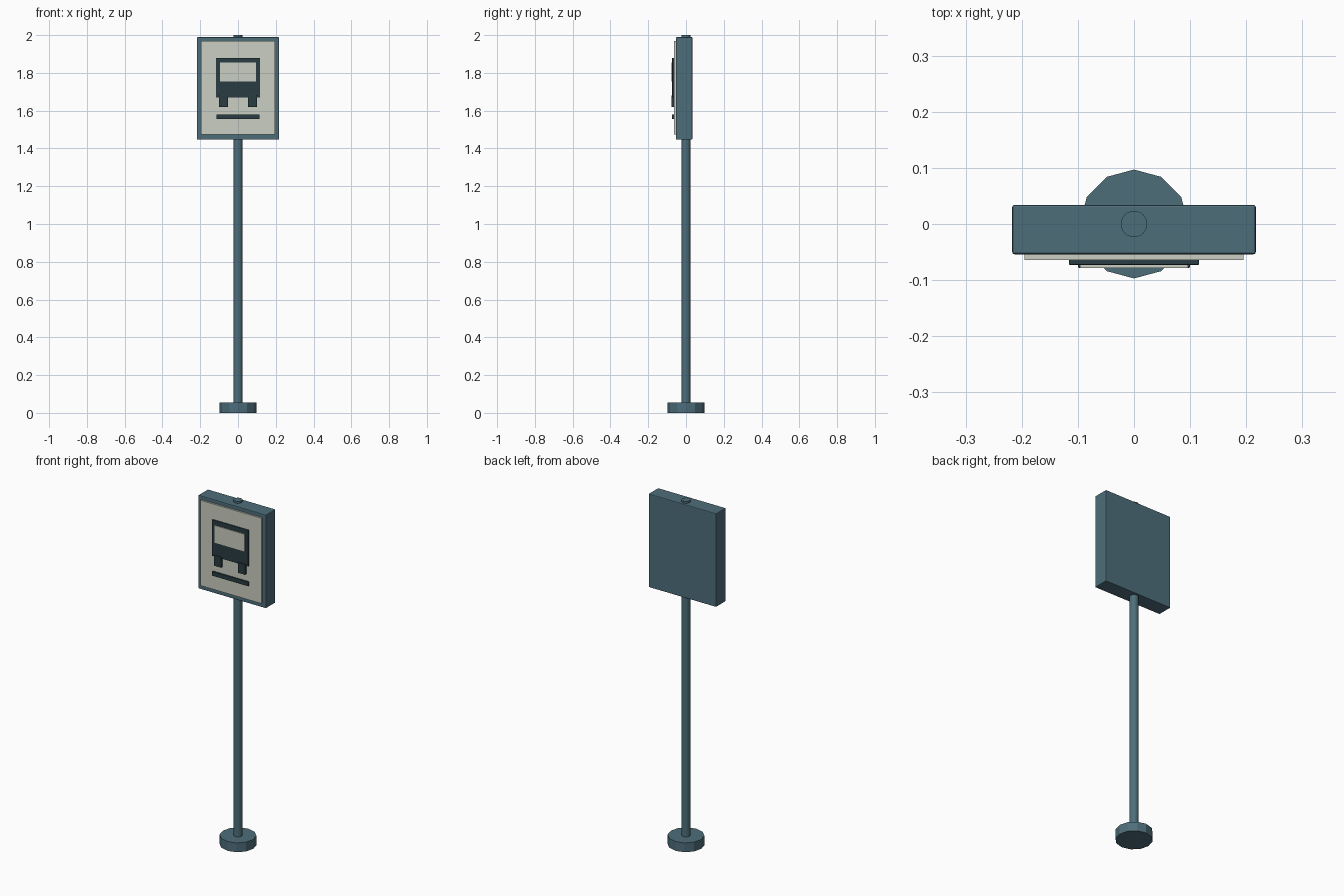
import bpy, bmesh, math
from mathutils import Matrix

if "Cube" in bpy.data.objects:
    bpy.data.objects.remove(bpy.data.objects["Cube"])


def material(name, rgb):
    m = bpy.data.materials.new(name)
    m.diffuse_color = (*rgb, 1)
    m.use_nodes = True
    m.node_tree.nodes["Principled BSDF"].inputs["Base Color"].default_value = m.diffuse_color
    return m


TEAL = material("teal_paint", (0.075, 0.155, 0.195))
PALE = material("pale_panel", (0.60, 0.62, 0.54))
DARK = material("dark_symbol", (0.022, 0.045, 0.055))


def finish(name, bm, mat):
    me = bpy.data.meshes.new(name)
    bm.to_mesh(me)
    bm.free()
    me.materials.append(mat)
    ob = bpy.data.objects.new(name, me)
    bpy.context.collection.objects.link(ob)
    return ob


def box(name, x, y, z, mat, bevel=0.0):
    """Box from (min, max) ranges on each axis."""
    bm = bmesh.new()
    ranges = (x, y, z)
    size = [b - a for a, b in ranges]
    mid = [(a + b) / 2 for a, b in ranges]
    bmesh.ops.create_cube(bm, size=1, matrix=Matrix.Translation(mid) @ Matrix.Diagonal((*size, 1)))
    ob = finish(name, bm, mat)
    if bevel:
        mod = ob.modifiers.new("soft_edges", 'BEVEL')
        mod.width = bevel
        mod.segments = 2
    return ob


def cylinder(name, radius, z0, z1, sides, mat):
    bm = bmesh.new()
    bmesh.ops.create_cone(bm, cap_ends=True, segments=sides, radius1=radius, radius2=radius,
                          depth=z1 - z0, matrix=Matrix.Translation((0, 0, (z0 + z1) / 2)))
    return finish(name, bm, mat)


# Foot and pole
cylinder("base_foot", 0.097, 0, 0.054, 12, TEAL)
pole = cylinder("pole", 0.0235, 0.03, 2.0, 24, TEAL)
for p in pole.data.polygons:
    p.use_smooth = len(p.vertices) == 4

# Sign case and pale face panel
box("sign_case", (-0.217, 0.217), (-0.054, 0.034), (1.447, 1.989), TEAL, 0.004)
box("face_panel", (-0.195, 0.195), (-0.064, -0.05), (1.473, 1.968), PALE)

# Bus symbol: body, windscreen, wheels and road line
box("bus_body", (-0.116, 0.116), (-0.073, -0.064), (1.67, 1.88), DARK, 0.002)
box("bus_window", (-0.096, 0.096), (-0.078, -0.072), (1.754, 1.854), PALE)
for side, label in ((-1, "left"), (1, "right")):
    xs = sorted((side * 0.053, side * 0.10))
    box(f"bus_wheel_{label}", xs, (-0.078, -0.064), (1.619, 1.68), DARK, 0.002)
box("road_line", (-0.115, 0.115), (-0.073, -0.064), (1.556, 1.58), DARK)
